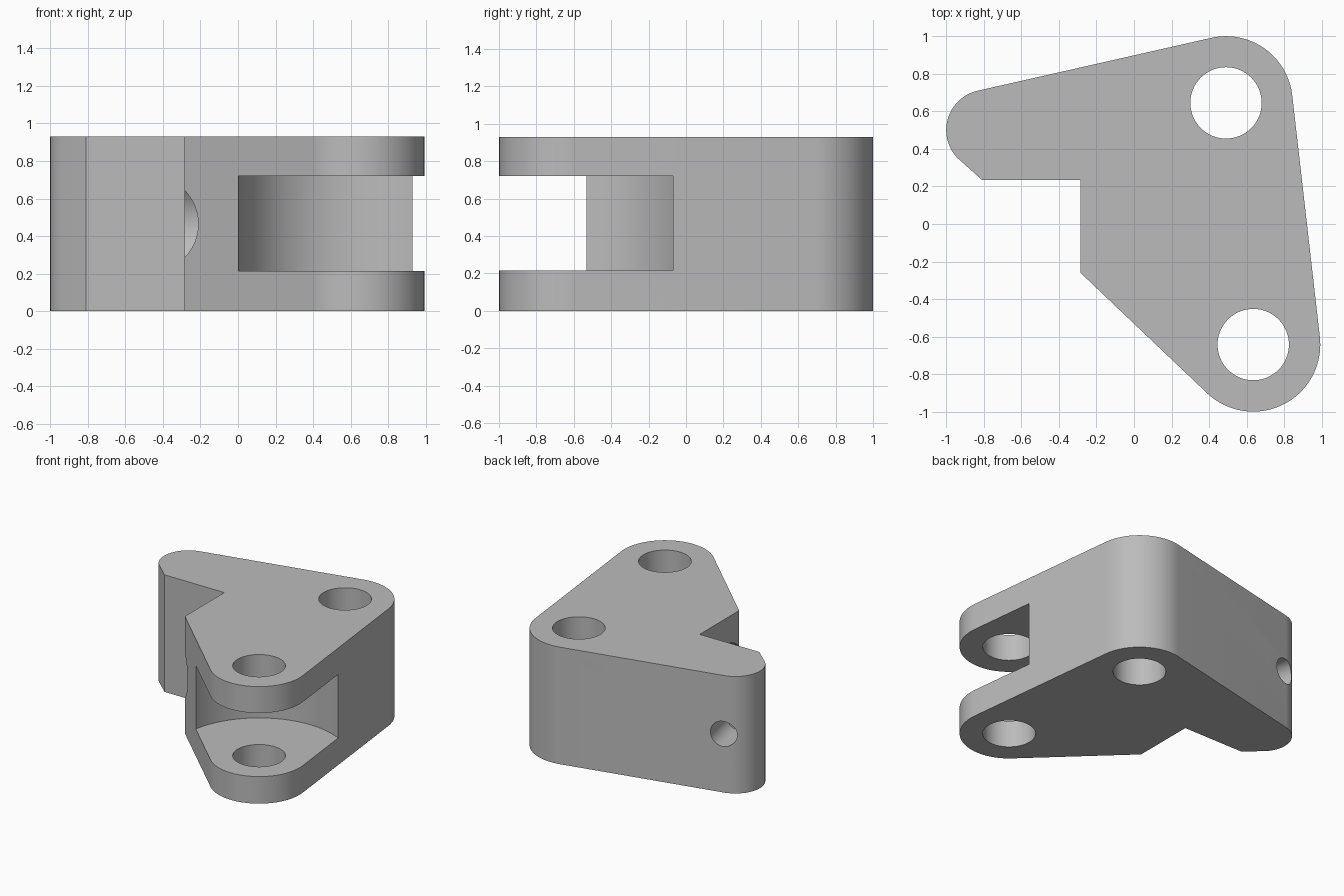
import bpy, bmesh, math
from mathutils import Vector

cube = bpy.data.objects.get("Cube")
if cube:
    bpy.data.objects.remove(cube, do_unlink=True)

HEIGHT = 0.93
MID = HEIGHT / 2
REAR_PIN = (0.49, 0.645)
FRONT_PIN = (0.635, -0.642)
ARM_END = (-0.785, 0.5)

metal = bpy.data.materials.new("plain grey")
grey = (0.5, 0.5, 0.5, 1)
metal.diffuse_color = grey
metal.use_nodes = True
metal.node_tree.nodes["Principled BSDF"].inputs["Base Color"].default_value = grey


def arc(centre, radius, start, end, steps=32):
    """Points along an arc, angles in degrees."""
    points = []
    for i in range(steps + 1):
        a = math.radians(start + (end - start) * i / steps)
        points.append((centre[0] + radius * math.cos(a),
                       centre[1] + radius * math.sin(a)))
    return points


def extrude_profile(name, points, height):
    bm = bmesh.new()
    face = bm.faces.new([bm.verts.new((x, y, 0)) for x, y in points])
    ext = bmesh.ops.extrude_face_region(bm, geom=[face])
    verts = [g for g in ext["geom"] if isinstance(g, bmesh.types.BMVert)]
    bmesh.ops.translate(bm, verts=verts, vec=(0, 0, height))
    bmesh.ops.recalc_face_normals(bm, faces=bm.faces)
    mesh = bpy.data.meshes.new(name)
    bm.to_mesh(mesh)
    bm.free()
    obj = bpy.data.objects.new(name, mesh)
    bpy.context.collection.objects.link(obj)
    mesh.materials.append(metal)
    return obj


def drill(body, start, end, radius, segments=64):
    """Cut a round hole from start to end."""
    start, end = Vector(start), Vector(end)
    axis = end - start
    bpy.ops.mesh.primitive_cylinder_add(
        vertices=segments, radius=radius, depth=axis.length,
        location=(start + end) / 2,
        rotation=axis.to_track_quat('Z', 'Y').to_euler())
    cutter = bpy.context.object
    cutter.hide_render = True
    cutter.data.materials.append(metal)
    mod = body.modifiers.new("hole", 'BOOLEAN')
    mod.operation = 'DIFFERENCE'
    mod.solver = 'EXACT'
    mod.object = cutter
    bpy.context.view_layer.objects.active = body
    bpy.ops.object.modifier_apply(modifier=mod.name)
    bpy.data.objects.remove(cutter, do_unlink=True)


# Body: three rounded lobes joined by tangent sides, with a square notch
outline = (arc(FRONT_PIN, 0.357, -133.5, 6.4, 40)
           + arc(REAR_PIN, 0.355, 6.4, 102.75)
           + arc(ARM_END, 0.215, 102.75, 223)
           + [(-0.81, 0.235), (-0.285, 0.235), (-0.285, -0.26)])
body = extrude_profile("clevis_bracket", outline, HEIGHT)

# Round-backed slot that leaves two ears around the front pin
drill(body, (*FRONT_PIN, 0.215), (*FRONT_PIN, 0.72), 0.643, 128)

# Vertical pin holes
for pin in (REAR_PIN, FRONT_PIN):
    drill(body, (*pin, -0.1), (*pin, HEIGHT + 0.1), 0.19)

# Blind hole in the notch wall, breaking into the slanted side
drill(body, (-0.6, -0.065, MID), (-0.085, -0.065, MID), 0.265)

# Small blind hole in the back of the arm
drill(body, (-0.87, 0.91, MID), (-0.76, 0.42, MID), 0.1, 48)

bpy.ops.object.select_all(action='DESELECT')
body.select_set(True)
bpy.context.view_layer.objects.active = body
bpy.ops.object.shade_smooth_by_angle(angle=math.radians(25))
